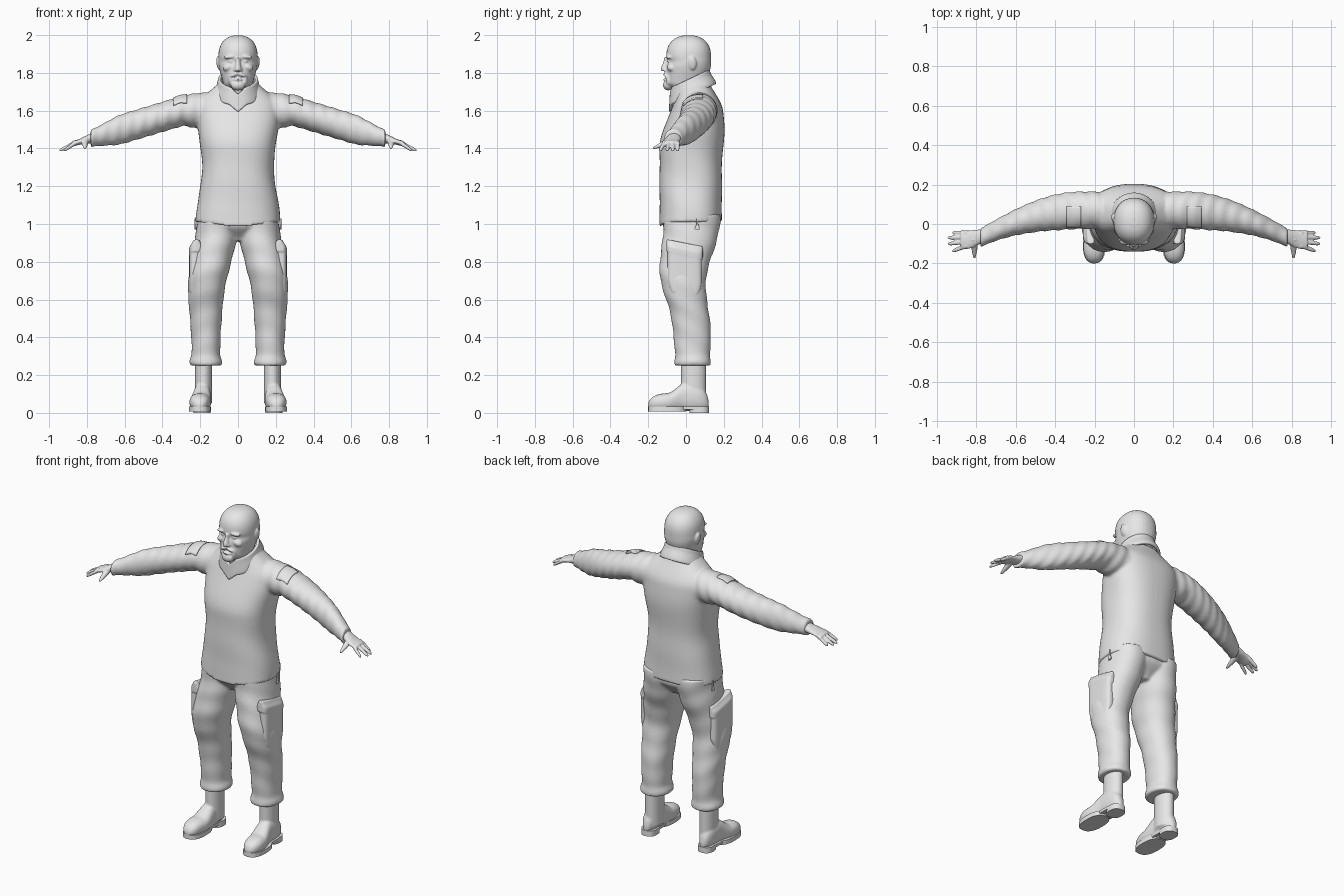
import bpy, bmesh, math
from mathutils import Matrix, Vector

if "Cube" in bpy.data.objects:
    bpy.data.objects.remove(bpy.data.objects["Cube"])

grey = bpy.data.materials.new("plain grey")
grey.use_nodes = True
grey.diffuse_color = (0.8, 0.8, 0.8, 1)
grey.node_tree.nodes["Principled BSDF"].inputs["Base Color"].default_value = grey.diffuse_color
BOTH = (1, -1)


def ease(value, start, end):
    """Smooth change from nought at start to one at end."""
    t = min(max((value - start) / (end - start), 0), 1)
    return t * t * (3 - 2 * t)


def bump(value, centre, spread):
    return math.exp(-((value - centre) / spread) ** 2)


def span(low, high, half_width):
    """Cross-section given by its front and back instead of a centre."""
    return 0, (low + high) / 2, half_width, (high - low) / 2


def loft(bm, axis, start, end, section, power=1.0, fold=0.0, freq=60, tilt=0.0,
         sides=(1,), caps=True, segments=32, steps=24):
    """Skin the cross-sections (two centres, two radii) that section() gives along an axis."""
    for side in sides:
        loops = []
        for step in range(steps + 1):
            t = start + (end - start) * step / steps
            centre_u, centre_v, radius_u, radius_v = section(t)
            loop = []
            for i in range(segments):
                angle = math.tau * i / segments
                c, s = math.cos(angle), math.sin(angle)
                crease = 1 + fold * math.sin(freq * t + 2 * s + angle)
                u = centre_u + crease * radius_u * math.copysign(abs(c) ** power, c)
                v = centre_v + crease * radius_v * math.copysign(abs(s) ** power, s)
                x, y, z = {"X": (t, u, v), "Y": (u, t, v),
                           "Z": (u, v, t + tilt * (v - centre_v))}[axis]
                loop.append(bm.verts.new((side * x, y, z)))
            loops.append(loop)
        for low, high in zip(loops, loops[1:]):
            for i in range(segments):
                j = (i + 1) % segments
                bm.faces.new((low[i], low[j], high[j], high[i]))
        if caps:
            bm.faces.new(loops[0][::-1])
            bm.faces.new(loops[-1])


def blob(bm, centre, radii, turn=0.0, sides=BOTH):
    """Ellipsoid turned about the y axis, usually in a mirrored pair."""
    for side in sides:
        place = Matrix.Translation((side * centre[0], centre[1], centre[2]))
        turned = place @ Matrix.Rotation(side * turn, 4, "Y")
        bmesh.ops.create_uvsphere(bm, u_segments=20, v_segments=12, radius=1,
                                  matrix=turned @ Matrix.Diagonal((*radii, 1)))


def finish(bm, name, voxel=0.0, smooth=3):
    """Turn the bmesh into an object, optionally fusing its shells."""
    bmesh.ops.recalc_face_normals(bm, faces=bm.faces)
    mesh = bpy.data.meshes.new(name)
    bm.to_mesh(mesh)
    bm.free()
    mesh.materials.append(grey)
    ob = bpy.data.objects.new(name, mesh)
    bpy.context.collection.objects.link(ob)
    bpy.ops.object.select_all(action="DESELECT")
    ob.select_set(True)
    bpy.context.view_layer.objects.active = ob
    bpy.ops.object.shade_smooth_by_angle(angle=math.radians(45))
    if voxel:
        fuse = ob.modifiers.new("fuse", "REMESH")
        fuse.mode, fuse.voxel_size, fuse.use_smooth_shade = "VOXEL", voxel, True
        soften = ob.modifiers.new("soften", "SMOOTH")
        soften.factor, soften.iterations = 0.5, smooth
    return ob


# Head: skull and neck
def skull(z):
    dome = (1 - max(0, (z - 1.88) / 0.12) ** 2.5) ** 0.45
    jaw = ease(z, 1.7, 1.75)
    socket = 0.008 * bump(z, 1.86, 0.015)
    front, back = -0.06 - 0.045 * jaw + socket, 0.09 + 0.043 * ease(z, 1.7, 1.85)
    x, y, width, depth = span(front, back, 0.072 + 0.032 * ease(z, 1.7, 1.86))
    return x, y, width * dome, depth * dome


bm = bmesh.new()
loft(bm, "Z", 1.64, 1.999, skull, power=0.92, steps=60)
# Nose, brows, cheeks, eyes, nostrils
loft(bm, "Z", 1.81, 1.88, lambda z: (0, -0.1 - 0.015 * ease(z, 1.87, 1.82), 0.012 + 0.005 * ease(z, 1.86, 1.82), 0.018))
blob(bm, (0.04, -0.09, 1.885), (0.036, 0.017, 0.01), 0.1)
blob(bm, (0.05, -0.075, 1.83), (0.032, 0.026, 0.022), 0.3)
blob(bm, (0.036, -0.085, 1.862), (0.017, 0.014, 0.01))
blob(bm, (0.014, -0.11, 1.815), (0.01, 0.012, 0.008))
# Moustache, lips, beard
blob(bm, (0.02, -0.105, 1.79), (0.026, 0.015, 0.009), 0.35)
blob(bm, (0, -0.11, 1.765), (0.022, 0.011, 0.007), sides=(1,))
blob(bm, (0, -0.095, 1.735), (0.038, 0.027, 0.028), sides=(1,))
blob(bm, (0.037, -0.092, 1.765), (0.014, 0.016, 0.03))
# Ears
blob(bm, (0.104, 0.034, 1.85), (0.01, 0.022, 0.036), 0.15)
finish(bm, "head", 0.005)


# Jacket: torso fused with both sleeves
def torso(z):
    front = -0.14 + 0.1 * ease(z, 1.4, 1.75)
    back = 0.19 + 0.015 * bump(z, 1.5, 0.1) - 0.08 * ease(z, 1.6, 1.8)
    chest = 0.03 * ease(z, 1.3, 1.6) - 0.13 * ease(z, 1.62, 1.78)
    return span(front, back, 0.19 + 0.035 * ease(z, 1.3, 1) + chest)


def arm_height(x):
    return 1.6 - 0.3 * max(0, x - 0.29)


def sleeve(x):
    depth = 0.095 - 0.05 * ease(x, 0.3, 0.85)
    height = 0.08 + 0.015 * ease(x, 0.3, 0.2) - 0.035 * ease(x, 0.6, 0.8)
    return 0.07 - 0.5 * max(0, x - 0.25) ** 2, arm_height(x), depth, height


bm = bmesh.new()
loft(bm, "Z", 1.01, 1.75, torso, power=0.82, fold=0.006, freq=30, segments=48, steps=40)
loft(bm, "X", 0.12, 0.78, sleeve, fold=0.028, freq=95, sides=BOTH, steps=72)
for vert in bm.verts:
    if vert.co.z < 1.05 and vert.co.y < 0:
        vert.co.z -= 0.03 * max(0, 1 - abs(vert.co.x) / 0.2)
jacket = finish(bm, "jacket", 0.008, 4)

# Standing collar, lower at the front with a small notch
bm = bmesh.new()
loft(bm, "Z", 1.685, 1.77, lambda z: (0, 0.02 + 0.015 * ease(z, 1.77, 1.68), *[0.106 + 0.02 * ease(z, 1.77, 1.68)] * 2),
     tilt=0.45, caps=False, segments=48, steps=6)
for vert in bm.verts:
    if vert.co.y < 0:
        vert.co.z -= 0.035 * max(0, 1 - abs(vert.co.x) / 0.045)
collar = finish(bm, "collar")
wall = collar.modifiers.new("thickness", "SOLIDIFY")
wall.thickness, wall.offset = 0.016, -1
round_edge = collar.modifiers.new("round_edge", "BEVEL")
round_edge.width, round_edge.segments = 0.005, 2

# Shoulder patches laid over the sleeves
for side, name in zip(BOTH, ("left_shoulder_patch", "right_shoulder_patch")):
    bm = bmesh.new()
    place = Matrix.Translation((side * 0.305, 0.038, 1.9)) @ Matrix.Diagonal((0.036, 0.05, 1, 1))
    bmesh.ops.create_grid(bm, x_segments=10, y_segments=14, size=1, matrix=place)
    patch = finish(bm, name)
    wrap = patch.modifiers.new("lay_on", "SHRINKWRAP")
    wrap.target, wrap.wrap_method = jacket, "PROJECT"
    wrap.use_project_z, wrap.use_negative_direction, wrap.use_positive_direction = True, True, False
    wall = patch.modifiers.new("thickness", "SOLIDIFY")
    wall.thickness, wall.offset = 0.009, 0.6


# Hands: palm, four fingers and thumb
def palm(x):
    spread = ease(x, 0.75, 0.85)
    return -0.06 - 0.02 * spread, arm_height(x), 0.034 + 0.013 * spread, 0.03 - 0.015 * spread


def finger(start, end):
    def section(x):
        t = (x - start.x) / (end.x - start.x)
        point = start.lerp(end, t)
        radius = 0.012 * math.sqrt(1.05 - 0.3 * t - 0.7 * t ** 8)
        return point.y, point.z, radius, radius
    return section


def thumb(y):
    t = (y + 0.175) / 0.095
    radius = 0.02 * math.sqrt(t + 0.05)
    return 0.81, 1.4 + 0.045 * t, radius, radius


bm = bmesh.new()
loft(bm, "X", 0.74, 0.88, palm, sides=BOTH)
for i in range(4):
    base = Vector((0.85, -0.045 - 0.022 * i, 1.435))
    tip = Vector((0.95 - 0.012 * (i - 1.5) ** 2, base.y - 0.003 * i * i, 1.388))
    loft(bm, "X", base.x, tip.x, finger(base, tip), sides=BOTH, segments=12)
loft(bm, "Y", -0.175, -0.08, thumb, sides=BOTH, segments=14)
finish(bm, "hands", 0.004, 2)


# Trousers: two legs fused with the hips, gathered at the cuffs
def leg(z):
    cuff = 0.012 * bump(z, 0.27, 0.025)
    width = 0.075 + 0.035 * ease(z, 0.3, 0.9) + cuff
    depth = 0.09 + 0.06 * ease(z, 0.35, 1.05) + 0.008 * bump(z, 0.42, 0.1) + cuff / 2
    return 0.17 - 0.065 * ease(z, 0.6, 1.05), 0.035 - 0.05 * bump(z, 0.72, 0.18), width, depth


def hips(z):
    widen = ease(z, 0.9, 1)
    return 0, 0.025, 0.06 + 0.13 * widen, 0.08 + 0.07 * widen


bm = bmesh.new()
loft(bm, "Z", 0.25, 1.05, leg, power=0.93, fold=0.016, freq=48, sides=BOTH, segments=40, steps=72)
loft(bm, "Z", 0.91, 1.05, hips, power=0.85)
finish(bm, "trousers", 0.008)

# Thigh pockets with slanted flaps
bm = bmesh.new()
loft(bm, "Z", 0.6, 0.86, lambda z: (0.226, -0.007, 0.02 + 0.013 * ease(z, 0.6, 0.64), 0.07 + 0.02 * ease(z, 0.6, 0.7)),
     power=0.55, tilt=-0.15, sides=BOTH)
loft(bm, "Z", 0.835, 0.9, lambda z: (0.22, -0.007, 0.04 - 0.02 * ease(z, 0.86, 0.9), 0.096),
     power=0.55, tilt=-0.2, sides=BOTH)
finish(bm, "thigh_pockets", 0.005, 2)


# Boots: shaft and foot
def foot(y):
    rounding = math.sqrt(1 - abs((y + 0.04) / 0.162) ** 4)
    half = (0.095 + 0.055 * ease(y, -0.1, 0)) * rounding / 2
    width = (0.045 + 0.012 * ease(y, 0, -0.1)) * rounding
    return 0.19 + 0.013 * ease(y, 0, -0.15), 0.01 + half + 0.025 * (1 - rounding), width, half


bm = bmesh.new()
loft(bm, "Z", 0.05, 0.29, lambda z: (0.182, 0.04, 0.045, 0.066), sides=BOTH)
loft(bm, "Y", -0.2, 0.12, foot, power=0.85, sides=BOTH, steps=48)
finish(bm, "boots", 0.006)

# Soles: forefoot, raised arch and heel
bm = bmesh.new()
for bottom, section in ((0.008, (0.202, -0.1, 0.058, 0.1)),
                        (0.018, (0.194, 0.02, 0.044, 0.09)),
                        (0, (0.19, 0.07, 0.045, 0.052))):
    loft(bm, "Z", bottom, 0.034, lambda z: section, power=0.8, sides=BOTH, steps=1)
finish(bm, "soles")

# Zip pulls hanging at the jacket hem
bm = bmesh.new()
loft(bm, "Z", 0.97, 1.03, lambda z: (0.224, 0.06, 0.005, 0.005 + 0.007 * ease(z, 1, 0.98)),
     sides=BOTH, segments=10)
finish(bm, "zip_pulls")
